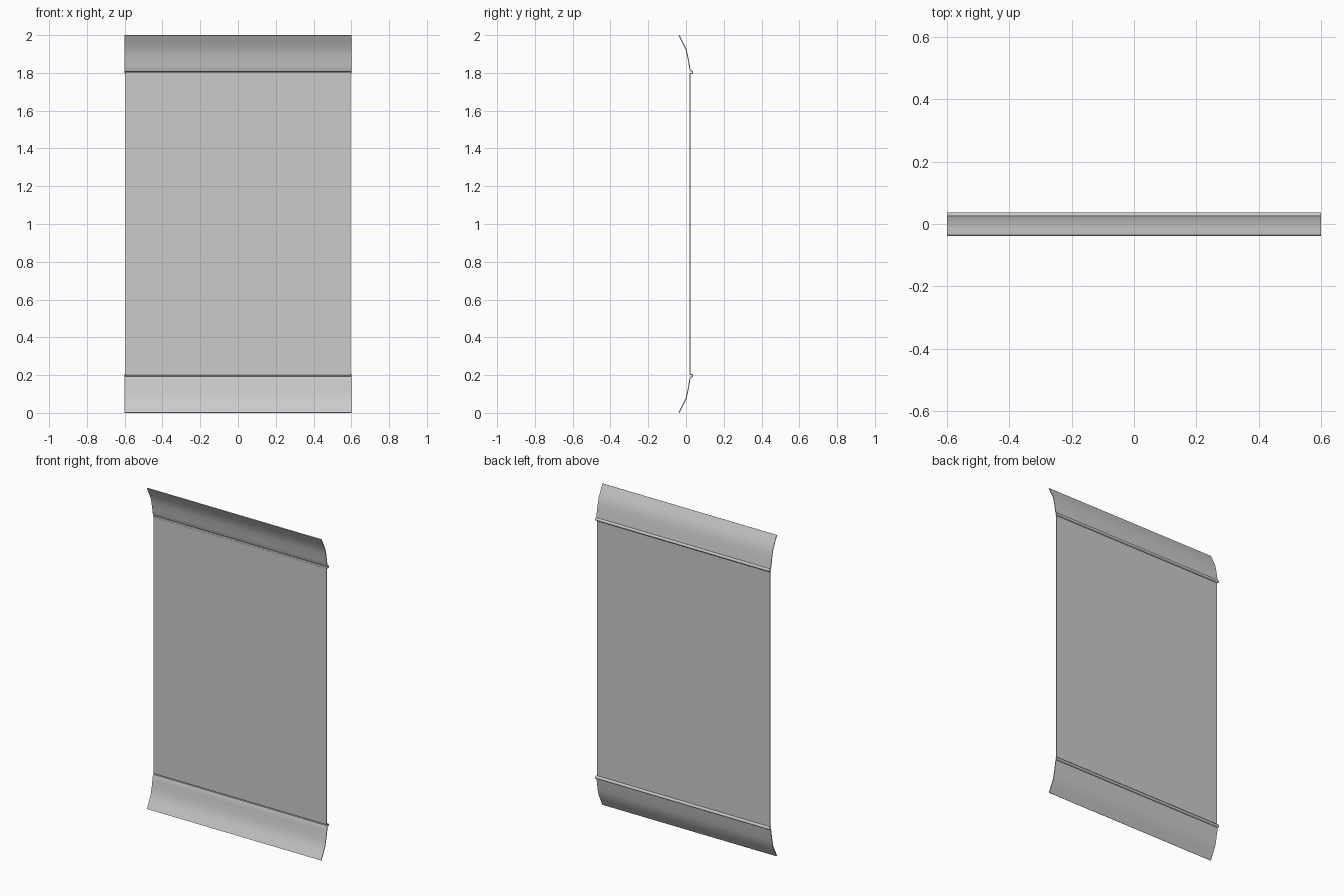
import bpy, bmesh
from math import cos, sin, pi

if "Cube" in bpy.data.objects:
    bpy.data.objects.remove(bpy.data.objects["Cube"])

W, T = 0.6, 0.005   # half width, sheet thickness


def sheet(name, pts, half):
    """Extrude an open (y, z) profile along x and give it thickness."""
    bm = bmesh.new()
    rows = [[bm.verts.new((x, y, z)) for y, z in pts] for x in (-half, half)]
    for i in range(len(pts) - 1):
        bm.faces.new((rows[0][i], rows[1][i], rows[1][i + 1], rows[0][i + 1]))
    me = bpy.data.meshes.new(name)
    bm.to_mesh(me)
    bm.free()
    ob = bpy.data.objects.new(name, me)
    bpy.context.collection.objects.link(ob)
    bpy.context.view_layer.objects.active = ob
    ob.select_set(True)
    mod = ob.modifiers.new("thickness", 'SOLIDIFY')
    mod.thickness, mod.offset = T, 0
    bpy.ops.object.modifier_apply(modifier=mod.name)
    # Outward normals, then smooth curves with sharp sheet edges
    bm = bmesh.new()
    bm.from_mesh(ob.data)
    bmesh.ops.recalc_face_normals(bm, faces=bm.faces)
    bm.to_mesh(ob.data)
    bm.free()
    bpy.ops.object.shade_smooth_by_angle(angle=0.9)
    ob.select_set(False)


# Flat middle panel
sheet("panel", [(0.022, 0.203), (0.022, 1.797)], W - 0.004)

# Curved flares, measured as (y, height away from the panel joint)
flare = [(-0.037, 0.197), (-0.017, 0.157), (0.0, 0.123), (0.008, 0.09),
         (0.014, 0.06), (0.018, 0.035), (0.022, 0.012)]
# Small rolled bead that closes each flare against the panel
bead = [(0.028 + 0.007 * cos(a), 0.001 + 0.007 * sin(a))
        for a in [2.2 - k * pi / 4 for k in range(7)]]

for name, z0, s in (("top_flare", 1.802, 1), ("bottom_flare", 0.198, -1)):
    sheet(name, [(y, z0 + s * z) for y, z in flare + bead], W)
